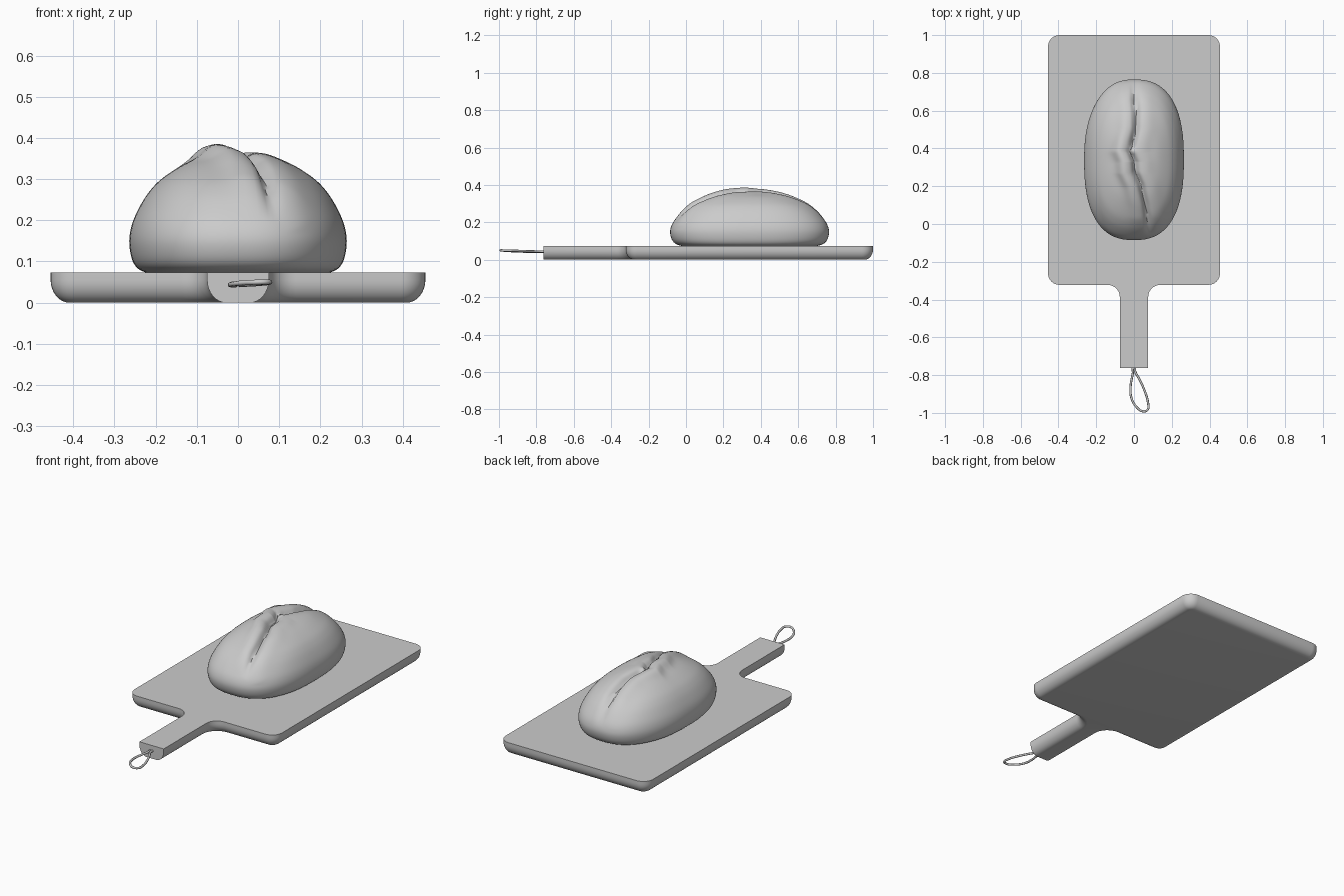
import bpy, bmesh, math
from mathutils import Vector

if "Cube" in bpy.data.objects:
    bpy.data.objects.remove(bpy.data.objects["Cube"])


def finish(name, bm, angle):
    bmesh.ops.recalc_face_normals(bm, faces=bm.faces)
    me = bpy.data.meshes.new(name)
    bm.to_mesh(me)
    bm.free()
    ob = bpy.data.objects.new(name, me)
    bpy.context.collection.objects.link(ob)
    bpy.ops.object.select_all(action='DESELECT')
    ob.select_set(True)
    bpy.context.view_layer.objects.active = ob
    bpy.ops.object.shade_smooth_by_angle(angle=math.radians(angle))
    return ob


def bridge(bm, a, b):
    for i in range(len(a)):
        j = (i + 1) % len(a)
        bm.faces.new((a[i], a[j], b[j], b[i]))


def arc(cx, cy, r, a0, a1, n=8):
    return [(cx + r * math.cos(math.radians(a0 + (a1 - a0) * i / n)),
             cy + r * math.sin(math.radians(a0 + (a1 - a0) * i / n))) for i in range(n + 1)]


def spline(pts, n):
    # Catmull-Rom through 2D points
    p = [Vector(q) for q in [pts[0]] + pts + [pts[-1]]]
    out = []
    for i in range(1, len(p) - 2):
        a, b, c, d = p[i - 1:i + 3]
        for k in range(n):
            t = k / n
            out.append(0.5 * (2 * b + (c - a) * t + (2 * a - 5 * b + 4 * c - d) * t * t
                              + (3 * b - a - 3 * c + d) * t ** 3))
    return out + [p[-1]]


def lerp_table(tab, x):
    if x <= tab[0][0]:
        return tab[0][1]
    for (x0, v0), (x1, v1) in zip(tab, tab[1:]):
        if x <= x1:
            return v0 + (v1 - v0) * (x - x0) / (x1 - x0)
    return tab[-1][1]


# Cutting board: outline with handle, rounded underside, flat handle end
def outline(d):
    half = [(0.075 - d, -0.762)]
    half += arc(0.14, -0.387, 0.065 + d, 180, 90)
    half += arc(0.395, -0.262, 0.06 - d, -90, 0)
    half += arc(0.395, 0.94, 0.06 - d, 0, 90)
    return half + [(-x, y) for x, y in reversed(half)]


bm = bmesh.new()
layers = [(0.0, 0.073)]
for i in range(9):
    a = math.radians(90 * i / 8)
    layers.append((0.046 * (1 - math.cos(a)), 0.056 * (1 - math.sin(a))))
rings = [[bm.verts.new((x, y, z)) for x, y in outline(d)] for d, z in layers]
for a, b in zip(rings, rings[1:]):
    bridge(bm, a, b)
bm.faces.new(rings[0])
bm.faces.new(rings[-1])
finish("cutting_board", bm, 35)

# Bread loaf: rounded-oblong rings, with a split running along the top
profile = [(0.84, 0.072), (0.93, 0.085), (0.98, 0.11), (1, 0.15), (0.975, 0.19), (0.91, 0.23),
           (0.82, 0.268), (0.7, 0.301), (0.5, 0.335), (0.3, 0.353), (0.12, 0.36), (0.01, 0.361)]
crease = [(-0.08, 0.082), (0, 0.072), (0.1, 0.058), (0.2, 0.035), (0.27, 0.005), (0.33, 0.0),
          (0.38, -0.022), (0.43, -0.012), (0.5, 0.006), (0.6, 0.008), (0.66, 0.0), (0.74, 0.0)]
centre = Vector((0, 0.34, 0.12))


def gauss(x, w):
    return math.exp(-(x / w) ** 2)


def shape(p):
    if p.z < 0.17:
        return p
    c = lerp_table(crease, p.y)
    fade = max(0, min(1, (p.y + 0.06) / 0.1, (0.76 - p.y) / 0.12, (p.z - 0.17) / 0.05))
    mid = gauss(p.y - 0.3, 0.22)
    u = p.x - c
    # raised left lip, gentle right shoulder, narrow groove
    h = (0.008 + 0.02 * mid) * gauss(u + 0.05, 0.04)
    h += 0.006 * gauss(u - 0.06, 0.04)
    h -= (0.028 if u > 0 else 0.022) * gauss(u, 0.02 if u > 0 else 0.012)
    # little torn flap in the middle of the split
    h += 0.018 * gauss(p.y - 0.39, 0.022) * gauss(p.x + 0.012, 0.014)
    return p + (p - centre).normalized() * h * fade


bm = bmesh.new()
N = 144
rings = []
for s, z in spline(profile, 6):
    ring = []
    for i in range(N):
        a = 2 * math.pi * i / N
        ca, sa = math.cos(a), math.sin(a)
        e = 2 / 2.5
        x = 0.264 * s * math.copysign(abs(ca) ** e, ca)
        y = 0.425 * s * math.copysign(abs(sa) ** e, sa)
        if x < 0:
            x *= 1 - 0.1 * max(0, y / 0.425) ** 2
        ring.append(bm.verts.new(shape(Vector((x, y + 0.34, z)))))
    rings.append(ring)
for a, b in zip(rings, rings[1:]):
    bridge(bm, a, b)
bm.faces.new(rings[0])
bm.faces.new(rings[-1])
finish("bread_loaf", bm, 50)

# Hanging loop at the handle end
pts = [(0, -0.755, 0.043), (-0.006, -0.79, 0.043), (-0.018, -0.86, 0.043), (-0.014, -0.92, 0.045),
       (0.012, -0.967, 0.048), (0.05, -0.992, 0.05), (0.073, -0.982, 0.05), (0.074, -0.945, 0.049),
       (0.057, -0.885, 0.047), (0.03, -0.825, 0.045), (0.006, -0.78, 0.044)]
cu = bpy.data.curves.new("hanging_loop", 'CURVE')
cu.dimensions = '3D'
cu.bevel_depth = 0.006
cu.bevel_resolution = 2
cu.resolution_u = 5
sp = cu.splines.new('BEZIER')
sp.bezier_points.add(len(pts) - 1)
for bp, co in zip(sp.bezier_points, pts):
    bp.co = co
    bp.handle_left_type = bp.handle_right_type = 'AUTO'
sp.use_cyclic_u = True
bpy.context.collection.objects.link(bpy.data.objects.new("hanging_loop", cu))
